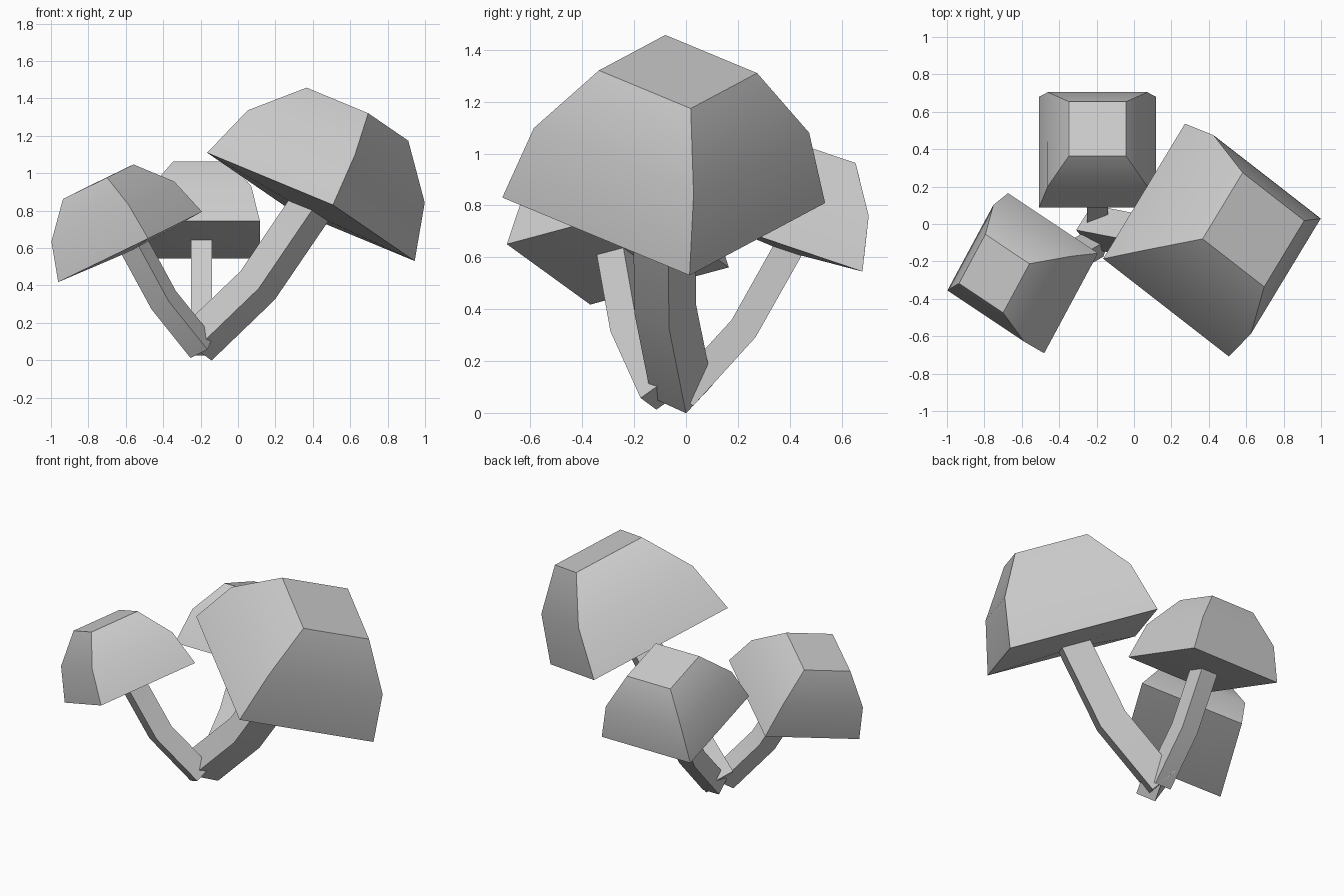
import bpy, bmesh, math
from mathutils import Vector

if "Cube" in bpy.data.objects:
    bpy.data.objects.remove(bpy.data.objects["Cube"])

# cap profile as (radius, height) relative to the rim half width
CAP_RINGS = [(1.0, 0.0), (0.853, 0.676), (0.49, 1.244)]


def finish(bm, name):
    bmesh.ops.recalc_face_normals(bm, faces=bm.faces)
    me = bpy.data.meshes.new(name)
    bm.to_mesh(me)
    bm.free()
    ob = bpy.data.objects.new(name, me)
    bpy.context.collection.objects.link(ob)
    bpy.ops.object.select_all(action='DESELECT')
    ob.select_set(True)
    bpy.context.view_layer.objects.active = ob
    bpy.ops.object.shade_smooth_by_angle(angle=math.radians(30))


def loft(bm, rings):
    rows = [[bm.verts.new(p) for p in ring] for ring in rings]
    for a, b in zip(rows, rows[1:]):
        for i in range(4):
            j = (i + 1) % 4
            bm.faces.new((a[i], a[j], b[j], b[i]))
    bm.faces.new(rows[-1])
    return rows


def cap(name, centre, d1, d2, half):
    # d1, d2: directions to two neighbouring rim corners
    c = Vector(centre)
    u = Vector(d1).normalized()
    n = u.cross(Vector(d2)).normalized()
    v = n.cross(u)
    diag = half * math.sqrt(2)
    rings = [[c + n * h * half + d * r * diag for d in (u, v, -u, -v)] for r, h in CAP_RINGS]
    bm = bmesh.new()
    rows = loft(bm, rings)
    # slightly bulging underside
    tip = bm.verts.new(c - n * half * 0.07)
    for i in range(4):
        bm.faces.new((rows[0][i], rows[0][(i + 1) % 4], tip))
    finish(bm, name)


def stem(name, path, side, half):
    pts = [Vector(p) for p in path]
    pts[-1] += (pts[-1] - pts[-2]).normalized() * half * 0.9   # sink into the cap
    rings = []
    for i, p in enumerate(pts):
        a = (p - pts[max(i - 1, 0)]).normalized()
        b = (pts[min(i + 1, len(pts) - 1)] - p).normalized()
        t = (a + b).normalized()
        s = Vector(side)
        s = (s - t * s.dot(t)).normalized()
        m = t.cross(s)
        rings.append([p + half * (s * x + m * y) for x, y in ((1, 1), (-1, 1), (-1, -1), (1, -1))])
    bm = bmesh.new()
    rows = loft(bm, rings)
    bm.faces.new(rows[0])
    finish(bm, name)


# large right mushroom
cap("right_cap", (0.39, -0.086, 0.82), (0.556, 0.10, -0.29), (-0.118, 0.62, -0.01), 0.448)
stem("right_stem", [(-0.225, -0.016, 0.083), (0.105, -0.08, 0.40), (0.37, -0.085, 0.79)],
     (0.51, 0.785, -0.347), 0.085)

# small left mushroom
cap("left_cap", (-0.577, -0.263, 0.606), (-0.386, -0.107, -0.189), (0.097, -0.427, 0.045), 0.312)
stem("left_stem", [(-0.194, -0.098, 0.068), (-0.397, -0.213, 0.321), (-0.557, -0.265, 0.615)],
     (-0.78, 0.52, -0.38), 0.059)

# small back mushroom
cap("back_cap", (-0.195, 0.385, 0.645), (1, 0.947, -0.32), (-1, 0.947, -0.32), 0.312)
stem("back_stem", [(-0.195, -0.015, 0.065), (-0.195, 0.222, 0.325), (-0.195, 0.388, 0.62)],
     (1, 0, 0), 0.057)
